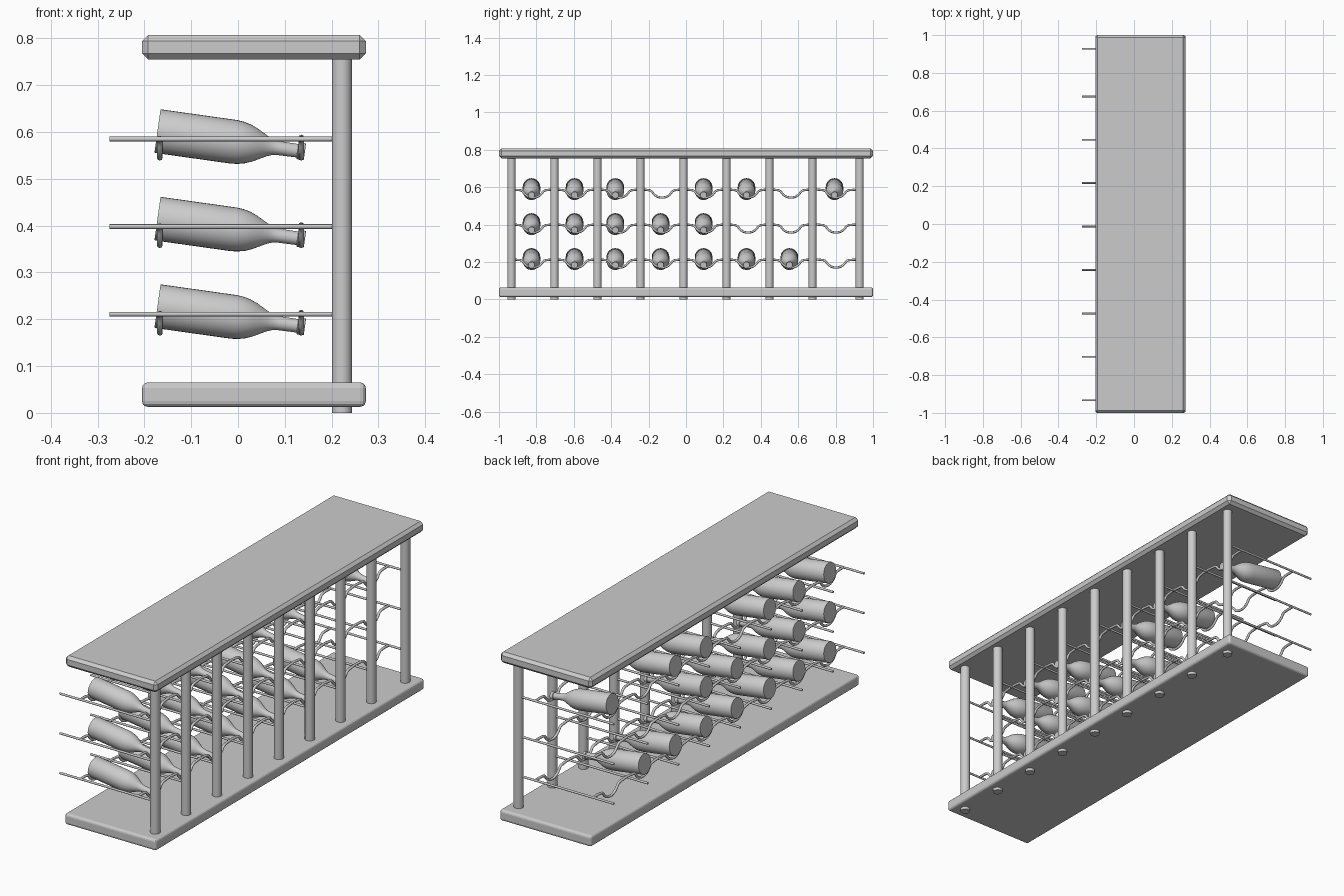
import bpy, math

if "Cube" in bpy.data.objects:
    bpy.data.objects.remove(bpy.data.objects["Cube"])

POSTS = [-0.933, -0.703, -0.473, -0.243, -0.013, 0.217, 0.446, 0.676, 0.928]
LEVELS = [0.211, 0.398, 0.585]
BAYS = [(a + b) / 2 for a, b in zip(POSTS, POSTS[1:])]
FILLED = [range(7), range(5), (0, 1, 2, 4, 5, 7)]


def link(name, data):
    ob = bpy.data.objects.new(name, data)
    bpy.context.collection.objects.link(ob)
    return ob


def smooth(ob, angle=35):
    bpy.ops.object.select_all(action='DESELECT')
    ob.select_set(True)
    bpy.context.view_layer.objects.active = ob
    bpy.ops.object.shade_smooth_by_angle(angle=math.radians(angle))


def board(name, z0, z1, width, segments):
    bpy.ops.mesh.primitive_cube_add(size=1, location=(0.034, 0, (z0 + z1) / 2))
    ob = bpy.context.object
    ob.name = name
    ob.scale = (0.478, 2, z1 - z0)
    bpy.ops.object.transform_apply(location=False, rotation=False, scale=True)
    m = ob.modifiers.new("edge", 'BEVEL')
    m.width = width
    m.segments = segments


def cylinder(name, r, length, loc, rot=(0, 0, 0), verts=24):
    bpy.ops.mesh.primitive_cylinder_add(vertices=verts, radius=r, depth=length,
                                        location=loc, rotation=rot)
    ob = bpy.context.object
    ob.name = name
    smooth(ob)


def wire(name, x, z):
    # cross wire with a rounded cradle in every bay
    dip = [(-.075, 0), (-.058, -.005), (-.043, -.023), (-.023, -.036), (0, -.04),
           (.023, -.036), (.043, -.023), (.058, -.005), (.075, 0)]
    pts = [(x, POSTS[0], z)]
    for y in BAYS:
        pts += [(x, y + dy, z + dz) for dy, dz in dip]
    pts.append((x, POSTS[-1], z))
    cu = bpy.data.curves.new(name, 'CURVE')
    cu.dimensions = '3D'
    cu.bevel_depth = 0.006
    cu.bevel_resolution = 2
    cu.resolution_u = 3
    cu.use_fill_caps = True
    sp = cu.splines.new('BEZIER')
    sp.bezier_points.add(len(pts) - 1)
    for p, co in zip(sp.bezier_points, pts):
        p.co = co
        p.handle_left_type = p.handle_right_type = 'AUTO'
    link(name, cu)


def bottle_mesh():
    # lathe profile: distance from the base, radius
    prof = [(0, .046), (.002, .047), (.165, .047), (.180, .0455), (.195, .042),
            (.210, .036), (.225, .028), (.238, .021), (.250, .0165), (.262, .015),
            (.302, .0145), (.303, .018), (.317, .018), (.318, .017)]
    n = 32
    verts = [(s, r * math.cos(2 * math.pi * i / n), r * math.sin(2 * math.pi * i / n))
             for s, r in prof for i in range(n)]
    faces = [(k * n + i, k * n + (i + 1) % n, (k + 1) * n + (i + 1) % n, (k + 1) * n + i)
             for k in range(len(prof) - 1) for i in range(n)]
    last = (len(prof) - 1) * n
    faces += [tuple(reversed(range(n))), tuple(range(last, last + n))]
    me = bpy.data.meshes.new("bottle")
    me.from_pydata(verts, [], faces)
    return me


# Top and bottom boards
board("top_board", 0.755, 0.807, 0.013, 1)
board("bottom_board", 0.013, 0.065, 0.012, 3)

# Posts with their support rods
for i, y in enumerate(POSTS):
    cylinder(f"post_{i}", 0.0215, 0.765, (0.222, y, 0.3825))
    for j, z in enumerate(LEVELS):
        cylinder(f"support_rod_{i}_{j}", 0.005, 0.49, (-0.03, y, z),
                 (0, math.pi / 2, 0), 12)

# Cradle wires
for j, z in enumerate(LEVELS):
    wire(f"base_cradle_wire_{j}", -0.167, z)
    wire(f"neck_cradle_wire_{j}", 0.135, z)

# Bottles, neck tilted down towards the posts
mesh = bottle_mesh()
for j, z in enumerate(LEVELS):
    for b in FILLED[j]:
        ob = link(f"bottle_{j}_{b}", mesh)
        ob.location = (-0.172, BAYS[b] - (0.02 if b == 2 else 0.008), z + 0.017)
        ob.rotation_euler = (0, math.radians(8), 0)
smooth(ob)
